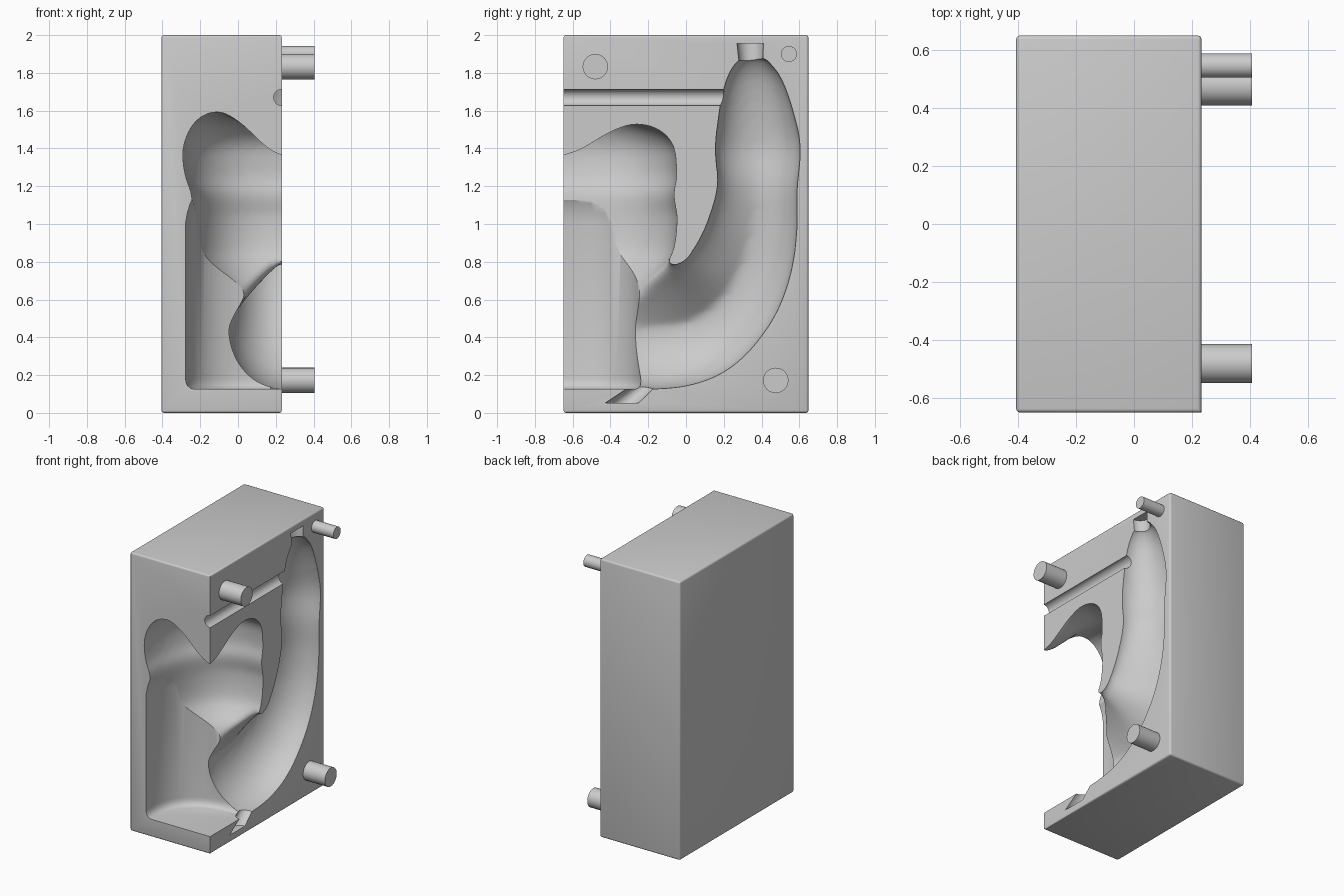
import bpy, bmesh, math
from mathutils import Matrix, Vector

if "Cube" in bpy.data.objects:
    bpy.data.objects.remove(bpy.data.objects["Cube"])

FACE, FRONT = 0.232, -0.648     # parting face (x) and front face (y)
grey = bpy.data.materials.new("plain grey")
grey.use_nodes = True
grey.diffuse_color = (0.6, 0.6, 0.6, 1)
grey.node_tree.nodes["Principled BSDF"].inputs["Base Color"].default_value = (0.6, 0.6, 0.6, 1)


def add(name, bm):
    bmesh.ops.recalc_face_normals(bm, faces=bm.faces)
    me = bpy.data.meshes.new(name)
    bm.to_mesh(me)
    bm.free()
    ob = bpy.data.objects.new(name, me)
    bpy.context.collection.objects.link(ob)
    return ob


def bake(ob):
    """Replace an object's mesh by its modified result."""
    deps = bpy.context.evaluated_depsgraph_get()
    me = bpy.data.meshes.new_from_object(ob.evaluated_get(deps))
    ob.modifiers.clear()
    ob.data = me


def loft(name, loops):
    """Closed skin over a list of equal rings of points."""
    bm = bmesh.new()
    loops = [[bm.verts.new(p) for p in loop] for loop in loops]
    seg = len(loops[0])
    for a, b in zip(loops, loops[1:]):
        for i in range(seg):
            j = (i + 1) % seg
            bm.faces.new((a[i], a[j], b[j], b[i]))
    bm.faces.new(loops[0])
    bm.faces.new(loops[-1])
    return add(name, bm)


def stack(name, rings, power=2, seg=64):
    """Loft horizontal superellipse rings given as (cx, cy, z, rx, ry)."""
    unit = []
    for i in range(seg):
        c, s = math.cos(math.tau * i / seg), math.sin(math.tau * i / seg)
        unit.append((math.copysign(abs(c) ** (2 / power), c),
                     math.copysign(abs(s) ** (2 / power), s)))
    return loft(name, [[(cx + rx * u, cy + ry * v, z) for u, v in unit]
                       for cx, cy, z, rx, ry in rings])


def smooth_path(points, steps=6):
    """Catmull-Rom interpolation through the given points."""
    pts = [Vector(p) for p in points]
    pts = [2 * pts[0] - pts[1]] + pts + [2 * pts[-1] - pts[-2]]
    out = []
    for a, b, c, d in zip(pts, pts[1:], pts[2:], pts[3:]):
        for k in range(steps):
            t = k / steps
            out.append(b + (c - a) * (t / 2) + (2 * a - 5 * b + 4 * c - d) * (t * t / 2)
                       + (3 * b - a - 3 * c + d) * (t ** 3 / 2))
    return out + [pts[-2]]


def rod(name, start, end, r, seg=48):
    """Cylinder between two points."""
    a, b = Vector(start), Vector(end)
    d = b - a
    bm = bmesh.new()
    bmesh.ops.create_cone(bm, cap_ends=True, segments=seg, radius1=r, radius2=r,
                          depth=d.length, matrix=Matrix.Translation((a + b) / 2)
                          @ d.to_track_quat("Z", "Y").to_matrix().to_4x4())
    return add(name, bm)


# Mould block, softened on every edge but the front one at the parting face
bm = bmesh.new()
bmesh.ops.create_cube(bm, size=1, matrix=Matrix.Translation((-0.0865, 0, 1))
                      @ Matrix.Diagonal((0.637, 1.296, 2, 1)))
soft = [e for e in bm.edges
        if not all(v.co.x > 0 and v.co.y < 0 for v in e.verts)]
bmesh.ops.bevel(bm, geom=soft, offset=0.013, segments=3, profile=0.5, affect="EDGES")
block = add("mould_block", bm)

# Upper vessel: dimpled full body about the front corner, narrowing to a funnel
profile = [(0.01, 1.36), (0.09, 1.415), (0.2, 1.52), (0.27, 1.57), (0.33, 1.595),
           (0.4, 1.583), (0.46, 1.54), (0.505, 1.465), (0.525, 1.37), (0.51, 1.25),
           (0.478, 1.16), (0.474, 1.05), (0.47, 0.95), (0.455, 0.85), (0.42, 0.78),
           (0.37, 0.7), (0.33, 0.6), (0.2, 0.5), (0.02, 0.47)]
rings = []
for r, z in smooth_path(profile, 3):
    stretch = 1.13 + 0.14 * min(1, max(0, (1.35 - z) / 0.3))
    rings.append((FACE, FRONT, z, r, r * stretch))
vessel = stack("vessel_cutter", rings, power=2.5)
for v in vessel.data.vertices:          # sideways lobes sit a little lower
    d = v.co - Vector((FACE, FRONT, 0))
    if v.co.z > 1.36:
        v.co.z -= 0.28 * (v.co.z - 1.36) * d.y ** 2 / (d.x ** 2 + d.y ** 2)

# Curved limb on the parting face: y, z, radius, and pinch of the inner side
path = [(-0.42, 0.46, 0.29, 0.2), (-0.2, 0.455, 0.33, 0.6), (0.03, 0.49, 0.325, 0.85),
        (0.2, 0.62, 0.29, 0.85), (0.3, 0.8, 0.265, 0.6), (0.355, 1.0, 0.237, 0.4),
        (0.378, 1.2, 0.213, 0.2), (0.38, 1.4, 0.227, 0.05), (0.37, 1.58, 0.2, 0),
        (0.36, 1.72, 0.164, 0), (0.355, 1.81, 0.125, 0), (0.355, 1.88, 0.07, 0)]
line = smooth_path(path)
loops = []
for i, (y, z, r, pinch) in enumerate(line):
    step = line[min(i + 1, len(line) - 1)] - line[max(i - 1, 0)]
    ty, tz = Vector(step[:2]).normalized()
    loop = []
    for k in range(48):
        c, s = math.cos(math.tau * k / 48), math.sin(math.tau * k / 48)
        width = abs(s)
        if c > 0:
            width = (1 - pinch) * width + pinch * (1 - c)
        loop.append((FACE + 0.88 * r * math.copysign(width, s),
                     y - tz * r * c, z + ty * r * c))
    loops.append(loop)
limb = loft("limb_cutter", loops)

# Blend vessel and limb into one soft cavity
bm = bmesh.new()
for part in (vessel, limb):
    bm.from_mesh(part.data)
    bpy.data.objects.remove(part)
figure = add("figure_cutter", bm)
remesh = figure.modifiers.new("Blend", "REMESH")
remesh.mode = "VOXEL"
remesh.voxel_size = 0.018
relax = figure.modifiers.new("Relax", "SMOOTH")
relax.factor = 0.5
relax.iterations = 12
bake(figure)

# Lower chamber with rounded corners and floor
levels = [(0.127, 0.92), (0.132, 0.95), (0.145, 0.98), (0.165, 0.995), (0.185, 1),
          (1.0, 1), (1.06, 0.98), (1.11, 0.95), (1.16, 0.9), (1.19, 0.8)]
chamber = stack("chamber_cutter", [(FACE, FRONT, z, 0.51 * s, 0.416 * s)
                                   for z, s in levels], power=2.6, seg=96)

# Sprue at the limb tip, slanted drain and long vent channel
tip = stack("tip_cutter", [(FACE, 0.345, 1.82, 0.06, 0.06),
                           (FACE, 0.34, 1.955, 0.07, 0.07)], seg=32)
drain = stack("drain_cutter", [(FACE, -0.34, 0.052, 0.065, 0.088),
                               (FACE, -0.19, 0.17, 0.06, 0.06)], seg=32)
vent = rod("vent_cutter", (FACE, -0.8, 1.67), (FACE, 0.3, 1.67), 0.043)

# Carve the cavities
cutters = [figure, chamber, tip, drain, vent]
for c in cutters:
    c.hide_render = True
    cut = block.modifiers.new(c.name, "BOOLEAN")
    cut.operation = "DIFFERENCE"
    cut.solver = "EXACT"
    cut.object = c
bpy.context.view_layer.update()
bake(block)
for c in cutters:
    bpy.data.objects.remove(c)

# Locating pegs
parts = [block]
for name, y, z, r in [("upper_front_peg", -0.48, 1.833, 0.067),
                      ("upper_back_peg", 0.545, 1.9, 0.042),
                      ("lower_back_peg", 0.475, 0.172, 0.067)]:
    parts.append(rod(name, (0.2, y, z), (0.405, y, z), r))

for ob in parts:
    ob.data.materials.clear()
    ob.data.materials.append(grey)
    bpy.ops.object.select_all(action="DESELECT")
    ob.select_set(True)
    bpy.context.view_layer.objects.active = ob
    bpy.ops.object.shade_smooth_by_angle(angle=math.radians(32))
